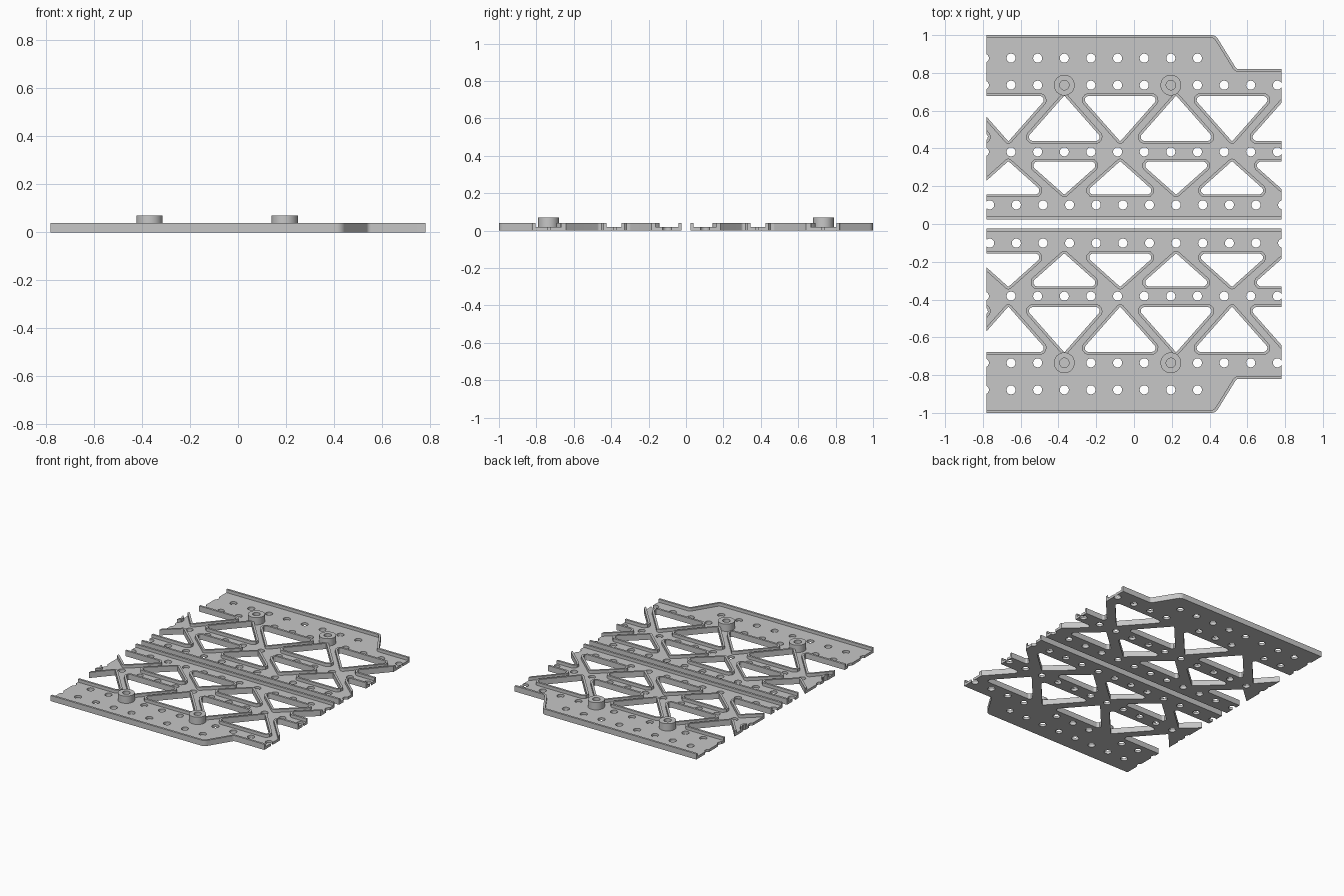
import bpy, bmesh, math
from mathutils import Vector

if "Cube" in bpy.data.objects:
    bpy.data.objects.remove(bpy.data.objects["Cube"], do_unlink=True)

HALF_X = 0.782       # half length of each panel
FLOOR, RIM_TOP, BOSS_TOP = 0.018, 0.04, 0.07
RIM = 0.015          # wall thickness of all raised rims
PITCH = 0.141        # spacing of the round holes
HALF_BAY = 0.296     # half of one lattice bay

grey = bpy.data.materials.new("plain grey")
grey.use_nodes = True
colour = (0.57, 0.57, 0.57, 1)
grey.diffuse_color = colour
grey.node_tree.nodes["Principled BSDF"].inputs["Base Color"].default_value = colour


def offset(points, d):
    """Grow a counter-clockwise polygon by d."""
    out = []
    for i, p in enumerate(points):
        a = (p - points[i - 1]).normalized()
        b = (points[(i + 1) % len(points)] - p).normalized()
        na, nb = Vector((a.y, -a.x)), Vector((b.y, -b.x))
        out.append(p + (na + nb) * d / (1 + na.dot(nb)))
    return out


def rounded(points, radii, steps=6):
    """Fillet each corner of a polygon."""
    out = []
    for i, (p, r) in enumerate(zip(points, radii)):
        if r <= 0:
            out.append(p)
            continue
        a = (points[i - 1] - p).normalized()
        b = (points[(i + 1) % len(points)] - p).normalized()
        half = a.angle(b) / 2
        centre = p + (a + b).normalized() * r / math.sin(half)
        start = p + a * r / math.tan(half) - centre
        end = p + b * r / math.tan(half) - centre
        for k in range(steps + 1):
            out.append(centre + start.lerp(end, k / steps).normalized() * r)
    return out


def circle(x, y, r, sides=24):
    return [Vector((x + r * math.cos(math.tau * k / sides),
                    y + r * math.sin(math.tau * k / sides))) for k in range(sides)]


def prisms(name, outlines, z0, z1):
    """One object holding an upright prism for every outline."""
    bm = bmesh.new()
    for outline in outlines:
        face = bm.faces.new([bm.verts.new((p.x, p.y, z0)) for p in reversed(outline)])
        top = bm.faces.new([bm.verts.new((p.x, p.y, z1)) for p in outline])
        low, high = list(reversed(face.verts[:])), top.verts[:]
        for i in range(len(low)):
            bm.faces.new((low[i - 1], low[i], high[i], high[i - 1]))
    mesh = bpy.data.meshes.new(name)
    bm.to_mesh(mesh)
    bm.free()
    obj = bpy.data.objects.new(name, mesh)
    bpy.context.scene.collection.objects.link(obj)
    return obj


def bake(obj):
    graph = bpy.context.evaluated_depsgraph_get()
    graph.update()
    mesh = bpy.data.meshes.new_from_object(obj.evaluated_get(graph))
    obj.modifiers.clear()
    obj.data = mesh


def carve(obj, cutter):
    mod = obj.modifiers.new("cut", "BOOLEAN")
    mod.operation, mod.solver, mod.object = "DIFFERENCE", "EXACT", cutter
    bake(obj)
    bpy.data.objects.remove(cutter, do_unlink=True)


def finish(obj):
    """Mirror to the other panel, colour and shade."""
    mod = obj.modifiers.new("mirror", "MIRROR")
    mod.use_axis = (False, True, False)
    mod.use_mirror_merge = False
    bake(obj)
    obj.data.materials.clear()
    obj.data.materials.append(grey)
    bpy.ops.object.select_all(action="DESELECT")
    obj.select_set(True)
    bpy.context.view_layer.objects.active = obj
    bpy.ops.object.shade_smooth_by_angle(angle=math.radians(30))


def panel_outline(x):
    return [Vector(p) for p in ((-x, 0.025), (x, 0.025), (x, 0.82),
                                (0.543, 0.82), (0.432, 1), (-x, 1))]


def triangle(x, y_apex, y_base, half):
    points = [Vector((x, y_apex)), Vector((x - half, y_base)), Vector((x + half, y_base))]
    return points if y_apex > y_base else [points[0], points[2], points[1]]


# Lattice openings: two rows of alternating triangles
triangles = []
for k in range(-3, 4):
    x = -0.073 + k * HALF_BAY
    if k % 2:
        triangles.append(triangle(x, 0.68, 0.44, 0.212))
        triangles.append(triangle(x, 0.155, 0.33, 0.197))
    else:
        triangles.append(triangle(x, 0.437, 0.677, 0.212))
        triangles.append(triangle(x, 0.333, 0.157, 0.197))


def openings(grow):
    return [rounded(offset(t, grow), (0.006 + grow, 0.02 + grow, 0.02 + grow))
            for t in triangles]


# Round holes, in four rows; bosses replace two of them
boss_x = [-0.651 + PITCH * k for k in (2, 6)]
boss_y = 0.735
holes = []
for y, start, count in ((0.878, -0.792, 9), (boss_y, -0.792, 12),
                        (0.382, -0.792, 12), (0.101, -0.764, 12)):
    for k in range(count):
        x = start + PITCH * k
        if y == boss_y and min(abs(x - b) for b in boss_x) < 0.02:
            continue
        holes.append(circle(x, y, 0.024))

# Panel: slab, hollowed to leave rims, then pierced
corner_radii = (0, 0, 0, 0.02, 0.04, 0)
panel = prisms("truss_panels", [rounded(panel_outline(HALF_X), corner_radii)], 0, RIM_TOP)
pocket = prisms("pocket", [rounded(offset(panel_outline(1.2), -RIM),
                                   (0, 0, 0, 0.035, 0.025, 0))], FLOOR, 0.1)
carve(pocket, prisms("rim_blanks", openings(RIM), -0.1, 0.2))
carve(panel, pocket)
carve(panel, prisms("openings", openings(0), -0.1, 0.2))
carve(panel, prisms("holes", holes, -0.1, 0.2))
finish(panel)

# Bosses with a bore down to the panel floor
bosses = prisms("mounting_bosses", [circle(x, boss_y, 0.055, 32) for x in boss_x],
                FLOOR, BOSS_TOP)
carve(bosses, prisms("bores", [circle(x, boss_y, 0.025) for x in boss_x], -0.1, 0.2))
finish(bosses)
